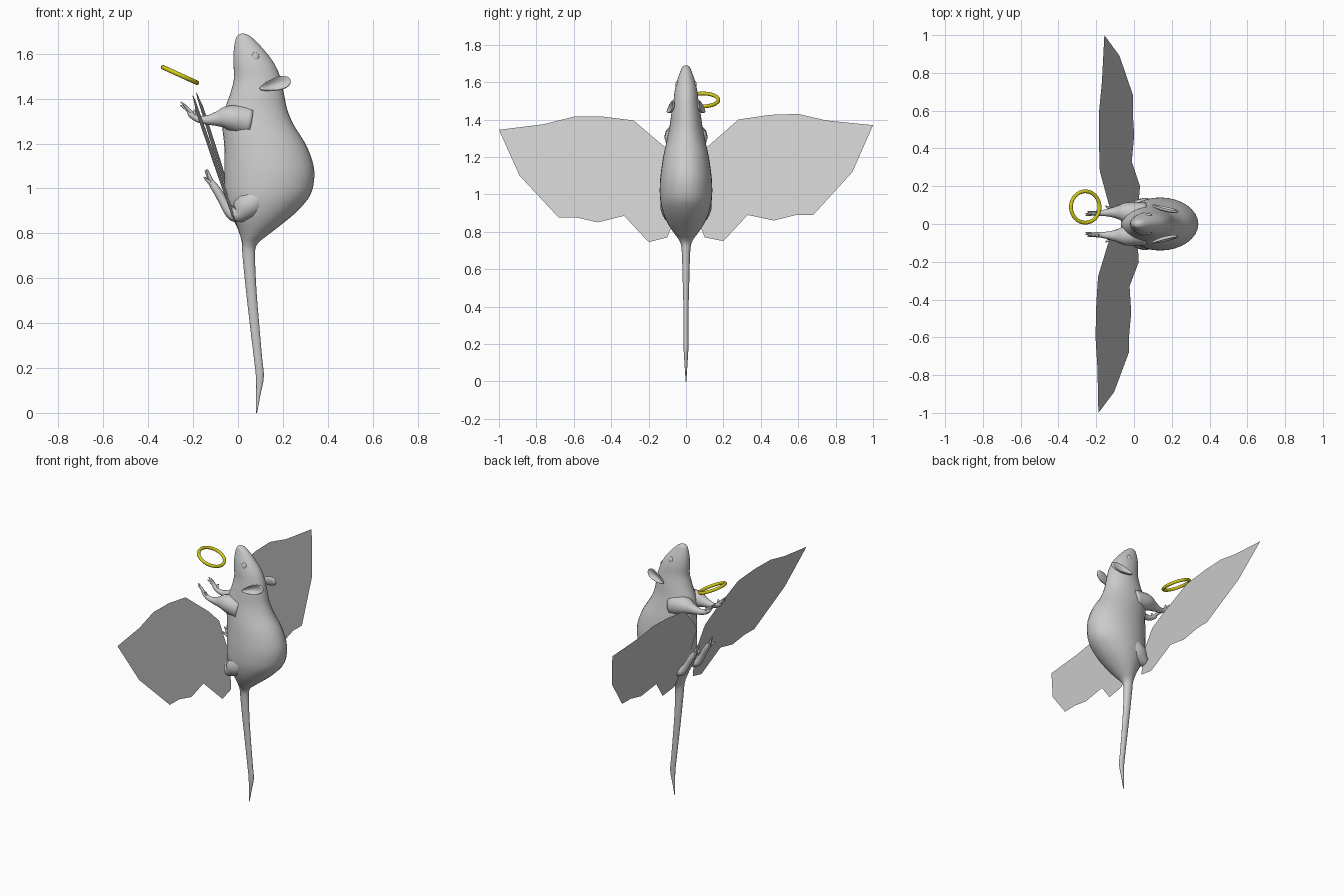
import bpy, bmesh, math
from mathutils import Vector, Matrix

if "Cube" in bpy.data.objects:
    bpy.data.objects.remove(bpy.data.objects["Cube"])


def material(name, rgb):
    m = bpy.data.materials.new(name)
    m.diffuse_color = (*rgb, 1)
    m.use_nodes = True
    m.node_tree.nodes["Principled BSDF"].inputs["Base Color"].default_value = m.diffuse_color
    return m


GREY = material("soft grey", (0.6, 0.6, 0.6))
YELLOW = material("halo yellow", (0.65, 0.6, 0.01))


def finish(name, bm, mat, smooth=True):
    bmesh.ops.recalc_face_normals(bm, faces=bm.faces)
    me = bpy.data.meshes.new(name)
    bm.to_mesh(me)
    bm.free()
    me.materials.append(mat)
    for p in me.polygons:
        p.use_smooth = smooth
    ob = bpy.data.objects.new(name, me)
    bpy.context.collection.objects.link(ob)
    return ob


def spline(rows, steps):
    """Smooth interpolation through rows of numbers."""
    out = []
    n = len(rows)
    for i in range(n - 1):
        a, b, c, d = (rows[max(0, min(n - 1, k))] for k in (i - 1, i, i + 1, i + 2))
        for s in range(steps):
            t = s / steps
            out.append([0.5 * (2 * q + (r - p) * t + (2 * p - 5 * q + 4 * r - w) * t * t
                               + (3 * q - p - 3 * r + w) * t ** 3)
                        for p, q, r, w in zip(a, b, c, d)])
    out.append(list(rows[-1]))
    return out


def loft(bm, rings):
    loops = [[bm.verts.new(p) for p in ring] for ring in rings]
    for a, b in zip(loops, loops[1:]):
        for i in range(len(a)):
            j = (i + 1) % len(a)
            bm.faces.new((a[i], a[j], b[j], b[i]))
    bm.faces.new(loops[0])
    bm.faces.new(loops[-1])


def tube(bm, rows, steps=4, sides=12):
    """Round tube through rows of x, y, z, radius."""
    pts = spline(rows, steps)
    rings = []
    for i, p in enumerate(pts):
        d = Vector(pts[min(i + 1, len(pts) - 1)][:3]) - Vector(pts[max(i - 1, 0)][:3])
        u = d.cross(Vector((0, 1, 0))).normalized()
        v = d.cross(u).normalized()
        r = max(p[3], 0.001)
        rings.append([Vector(p[:3]) + r * (u * math.cos(a) + v * math.sin(a))
                      for a in (2 * math.pi * k / sides for k in range(sides))])
    loft(bm, rings)


# Body, head and tail: height, belly x, back x, half width
BODY = [(1.69, .015, .027, .006), (1.68, -.003, .052, .02), (1.65, -.014, .086, .033),
        (1.60, -.02, .13, .05), (1.55, -.02, .165, .061), (1.49, -.018, .19, .068),
        (1.42, -.035, .205, .08), (1.35, -.06, .22, .09), (1.28, -.07, .25, .105),
        (1.20, -.062, .30, .122), (1.12, -.06, .332, .134), (1.05, -.06, .34, .14),
        (.97, -.058, .322, .138), (.90, -.04, .265, .122), (.84, -.01, .195, .095),
        (.79, .01, .13, .062), (.75, .018, .085, .034), (.70, .02, .076, .023),
        (.55, .035, .082, .018), (.40, .052, .094, .014), (.25, .07, .107, .013),
        (.16, .08, .115, .012), (.08, .081, .1, .007), (0, .08, .085, .002)]
bm = bmesh.new()
rings = []
for z, x0, x1, w in spline(BODY, 4):
    rings.append([((x0 + x1) / 2 + (x1 - x0) / 2 * math.cos(a), w * math.sin(a), z)
                  for a in (2 * math.pi * k / 32 for k in range(32))])
loft(bm, rings)
finish("body_and_tail", bm, GREY)

for side, s in (("left", 1), ("right", -1)):
    # Arm with paw and fingers
    bm = bmesh.new()
    tube(bm, [(.05, s * .045, 1.30, .07), (-.04, s * .06, 1.315, .055),
              (-.09, s * .062, 1.31, .034), (-.14, s * .06, 1.305, .02),
              (-.18, s * .057, 1.31, .015), (-.21, s * .056, 1.33, .013),
              (-.225, s * .056, 1.345, .005)])
    for dx, dy, dz in ((-.256, .045, 1.37), (-.255, .055, 1.385), (-.245, .066, 1.375),
                       (-.19, .068, 1.35)):
        tube(bm, [(-.19, s * .057, 1.315, .009), ((dx - .2) / 2, s * (dy + .056) / 2, dz / 2 + .667, .007),
                  (dx, s * dy, dz, .003)], 3, 8)
    finish(side + "_arm", bm, GREY)

    # Thigh, foot and toes
    bm = bmesh.new()
    tube(bm, [(.14, s * .07, .99, .03), (.10, s * .07, .965, .06), (.04, s * .075, .92, .062),
              (-.005, s * .08, .885, .038), (-.035, s * .082, .895, .026),
              (-.065, s * .08, .94, .02), (-.09, s * .077, .985, .019),
              (-.118, s * .074, 1.025, .015), (-.128, s * .073, 1.04, .005)])
    for dx, dy, dz in ((-.152, .05, 1.05), (-.146, .066, 1.08), (-.138, .082, 1.085),
                       (-.15, .096, 1.045)):
        tube(bm, [(-.105, s * .075, 1.0, .01), ((dx - .115) / 2, s * (dy + .074) / 2, (dz + 1.02) / 2, .008),
                  (dx, s * dy, dz, .003)], 3, 8)
    finish(side + "_leg", bm, GREY)

    # Cupped ear: flattened ball dented on its outer face
    bm = bmesh.new()
    bmesh.ops.create_uvsphere(bm, u_segments=28, v_segments=20, radius=1)
    for v in bm.verts:
        r2 = v.co.x ** 2 + v.co.y ** 2
        if v.co.z > 0:
            v.co.z -= 1.5 * max(0, 1 - r2 * 1.15)
        v.co.y *= 0.72 + 0.28 * v.co.x
    long = Vector((.14, -s * .035, .04)).normalized()
    out = Vector((.1, s, .15))
    out = (out - out.dot(long) * long).normalized()
    up = out.cross(long)
    for v in bm.verts:
        v.co = Vector((.165, s * .082, 1.463)) + long * v.co.x * .074 + up * v.co.y * .04 + out * v.co.z * .016
    finish(side + "_ear", bm, GREY)

    # Eye
    bm = bmesh.new()
    bmesh.ops.create_uvsphere(bm, u_segments=16, v_segments=12, radius=1,
                              matrix=Matrix.Translation((.077, s * .046, 1.585))
                              @ Matrix.Diagonal((.018, .011, .021, 1)))
    finish(side + "_eye", bm, GREY)

# Flat wings on one leaning plane: y, z outlines
WINGS = {
    "left_wing": [(.04, 1.17), (.11, 1.25), (.28, 1.40), (.45, 1.425), (.60, 1.43), (.75, 1.395),
                  (1.0, 1.37), (.89, 1.12), (.68, .89), (.59, .89), (.47, .86), (.33, .89),
                  (.20, .75), (.10, .77), (.03, .95)],
    "right_wing": [(-.04, 1.17), (-.11, 1.25), (-.28, 1.395), (-.44, 1.415), (-.60, 1.415),
                   (-.76, 1.375), (-1.0, 1.345), (-.89, 1.10), (-.68, .875), (-.58, .875),
                   (-.47, .85), (-.33, .885), (-.20, .745), (-.10, .77), (-.03, .95)]}
for name, outline in WINGS.items():
    bm = bmesh.new()
    f = bm.faces.new([bm.verts.new((-.19 + (1.41 - z) * .33 + .02 * y, y, z)) for y, z in outline])
    bmesh.ops.triangulate(bm, faces=[f])
    ob = finish(name, bm, GREY, False)
    if ob.data.polygons[0].normal.x < 0:
        ob.data.flip_normals()

# Tilted halo ring
bpy.ops.mesh.primitive_torus_add(major_segments=48, minor_segments=12, major_radius=.083,
                                 minor_radius=.01, location=(-.258, .09, 1.505),
                                 rotation=(0, math.radians(24.5), 0))
halo = bpy.context.object
halo.name = "halo"
halo.data.materials.append(YELLOW)
bpy.ops.object.shade_smooth()
